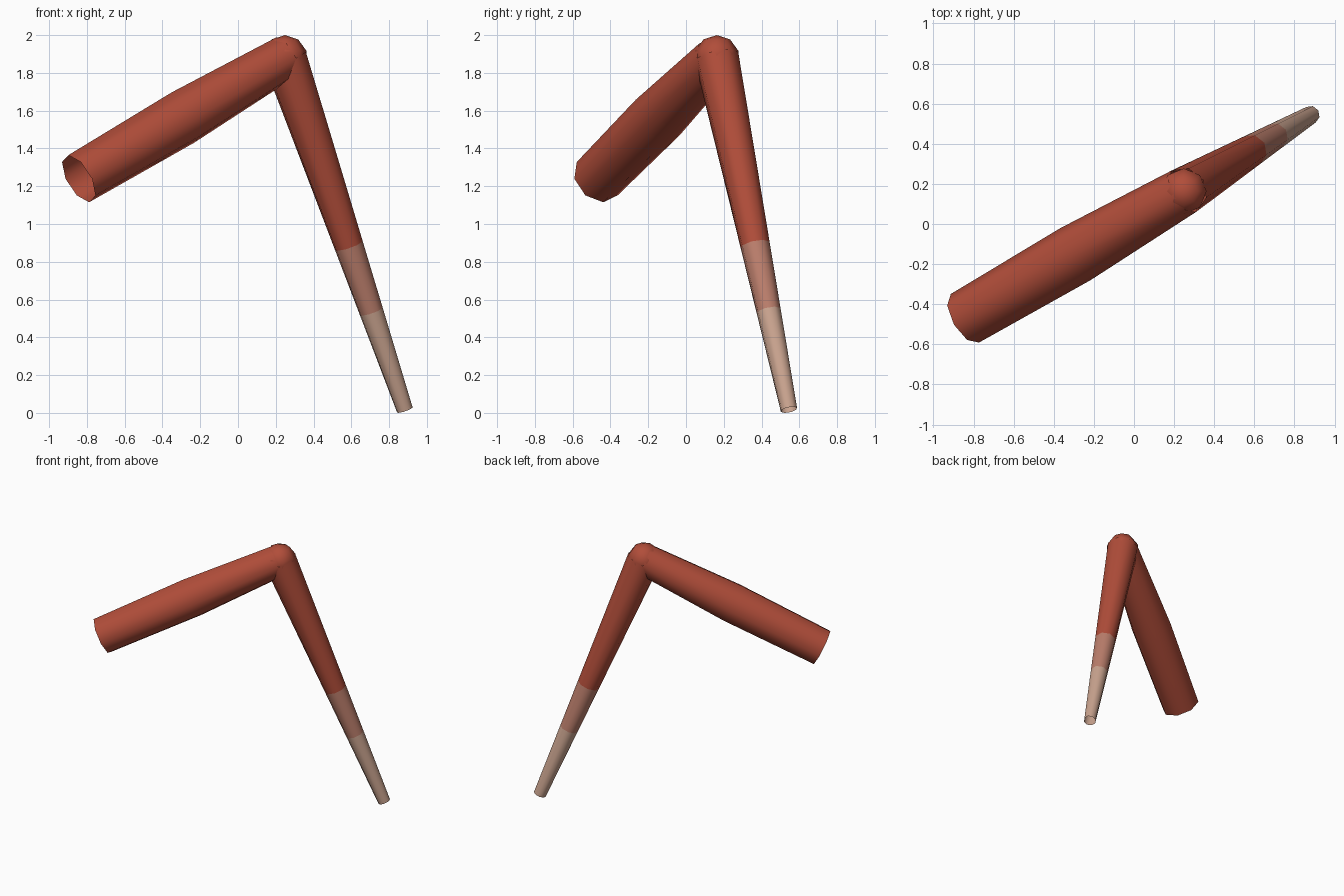
import bpy
import bmesh
from math import cos, sin, tau
from mathutils import Vector

cube = bpy.data.objects.get("Cube")
if cube:
    bpy.data.objects.remove(cube, do_unlink=True)


def make_material(name, rgb):
    mat = bpy.data.materials.new(name)
    mat.use_nodes = True
    mat.diffuse_color = (*rgb, 1)
    mat.node_tree.nodes["Principled BSDF"].inputs["Base Color"].default_value = (*rgb, 1)
    return mat


brick = make_material("brick red", (0.44, 0.075, 0.042))
rose = make_material("dusty rose", (0.50, 0.21, 0.15))
tan = make_material("pale tan", (0.59, 0.37, 0.275))

SIDES = 8


def add_object(name, bm, materials):
    """Turn a bmesh into a smooth-shaded object."""
    for face in bm.faces:
        face.smooth = True
    mesh = bpy.data.meshes.new(name)
    bm.to_mesh(mesh)
    bm.free()
    for mat in materials:
        mesh.materials.append(mat)
    obj = bpy.data.objects.new(name, mesh)
    bpy.context.collection.objects.link(obj)
    return obj


def limb(name, start, end, rings, materials):
    """Open tapered tube; rings are (fraction along the axis, radius).
    Each section between rings takes the next material, if there is one."""
    axis = (end - start).normalized()
    side = Vector((-axis.y, axis.x, 0)).normalized()
    up = axis.cross(side)
    bm = bmesh.new()
    loops = []
    for fraction, radius in rings:
        centre = start.lerp(end, fraction)
        loops.append([
            bm.verts.new(centre + radius * (cos(a) * side + sin(a) * up))
            for a in (tau * i / SIDES for i in range(SIDES))])
    for section, (low, high) in enumerate(zip(loops, loops[1:])):
        for i in range(SIDES):
            j = (i + 1) % SIDES
            face = bm.faces.new((low[i], low[j], high[j], high[i]))
            face.material_index = min(section, len(materials) - 1)
    return add_object(name, bm, materials)


hip = Vector((-0.843, -0.47, 1.24))
knee = Vector((0.248, 0.163, 1.88))
tip = Vector((0.883, 0.545, 0.0165))

# Upper segment, slightly swollen in the middle
limb("upper_leg", hip, knee, [(0, 0.14), (0.505, 0.15), (1, 0.12)], [brick])

# Lower segment, tapering through three colour bands
limb("lower_leg", knee, tip,
     [(0, 0.12), (0.533, 0.08), (0.72, 0.066), (1, 0.045)],
     [brick, rose, tan])

# Ball joint between the segments
ball = bmesh.new()
bmesh.ops.create_uvsphere(ball, u_segments=SIDES, v_segments=5, radius=0.12)
bmesh.ops.translate(ball, verts=ball.verts, vec=knee)
add_object("knee_joint", ball, [brick])
